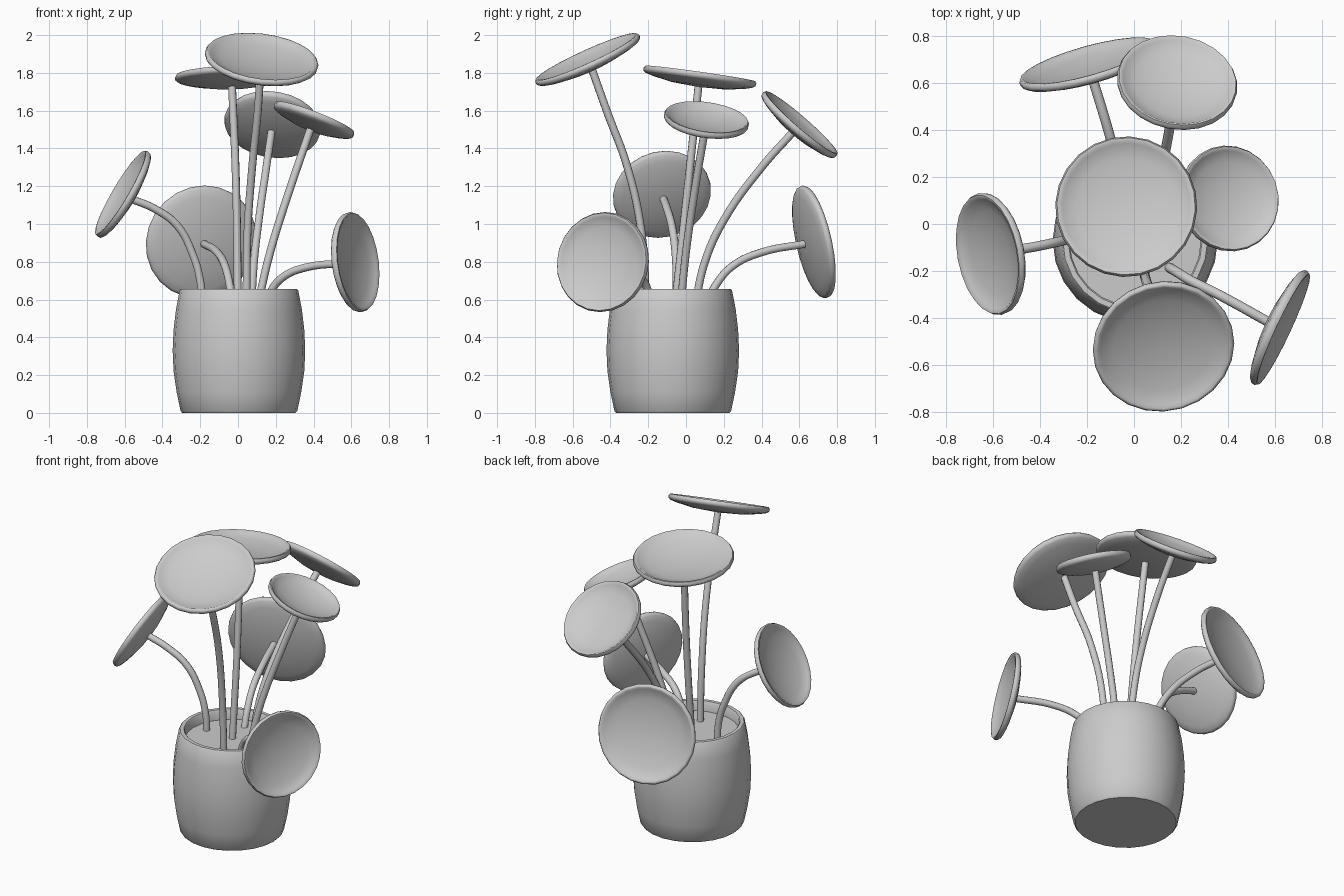
import bpy, bmesh, math
from mathutils import Vector

cube = bpy.data.objects.get("Cube")
if cube:
    bpy.data.objects.remove(cube, do_unlink=True)

grey = bpy.data.materials.new("plain_grey")
grey.use_nodes = True
colour = (0.6, 0.6, 0.6, 1)
grey.diffuse_color = colour
grey.node_tree.nodes["Principled BSDF"].inputs["Base Color"].default_value = colour


def finish(obj, angle):
    """Give an object its material and smooth shading."""
    obj.data.materials.append(grey)
    bpy.ops.object.select_all(action='DESELECT')
    obj.select_set(True)
    bpy.context.view_layer.objects.active = obj
    bpy.ops.object.shade_smooth_by_angle(angle=math.radians(angle))


def lathe(name, profile, location, sides=24, angle=40):
    """Spin a radius/height profile around the local z axis."""
    bm = bmesh.new()
    verts = [bm.verts.new((r, 0, z)) for r, z in profile]
    edges = [bm.edges.new(pair) for pair in zip(verts, verts[1:])]
    bmesh.ops.spin(bm, geom=verts + edges, cent=(0, 0, 0), axis=(0, 0, 1),
                   angle=math.tau, steps=sides, use_duplicate=False)
    bmesh.ops.remove_doubles(bm, verts=bm.verts, dist=0.0005)
    bmesh.ops.recalc_face_normals(bm, faces=bm.faces)
    mesh = bpy.data.meshes.new(name)
    bm.to_mesh(mesh)
    bm.free()
    obj = bpy.data.objects.new(name, mesh)
    bpy.context.collection.objects.link(obj)
    obj.location = location
    finish(obj, angle)
    return obj


def leaf(name, centre, normal, r):
    """Shallow round dish with a rolled rim, facing along normal."""
    profile = [(0, -.055), (.5 * r, -.047), (.82 * r, -.03), (.95 * r, -.019),
               (.99 * r, -.01), (r, .004), (.975 * r, .017), (.94 * r, .017),
               (.9 * r, .007), (.7 * r, -.012), (.4 * r, -.028), (0, -.036)]
    obj = lathe(name, profile, centre, angle=60)
    obj.rotation_mode = 'QUATERNION'
    obj.rotation_quaternion = Vector(normal).to_track_quat('Z', 'Y')


def stem(name, points):
    """Round tube along a smooth path."""
    curve = bpy.data.curves.new(name, 'CURVE')
    curve.dimensions = '3D'
    curve.bevel_depth = 0.021
    curve.bevel_resolution = 3
    curve.resolution_u = 6
    curve.use_fill_caps = True
    spline = curve.splines.new('BEZIER')
    spline.bezier_points.add(len(points) - 1)
    for knot, p in zip(spline.bezier_points, points):
        knot.co = p
        knot.handle_left_type = knot.handle_right_type = 'AUTO'
    obj = bpy.data.objects.new(name, curve)
    bpy.context.collection.objects.link(obj)
    bpy.ops.object.select_all(action='DESELECT')
    obj.select_set(True)
    bpy.context.view_layer.objects.active = obj
    bpy.ops.object.convert(target='MESH')
    finish(bpy.context.view_layer.objects.active, 50)


# Barrel-shaped pot, open at the top, and the soil inside it
pot_centre = (.005, -.07, 0)
lathe("pot", [(0, 0), (.3, 0), (.309, .01), (.33, .11), (.346, .22), (.351, .33),
              (.346, .44), (.333, .55), (.314, .648), (.308, .655), (.285, .655),
              (.279, .648), (.279, .57)], pot_centre, angle=45)
lathe("soil", [(0, .59), (.285, .59)], pot_centre)

# Plant: name, leaf centre, facing direction, leaf radius, stem path below the leaf
plants = [
    ("front", (.125, -.52, 1.87), (.12, -.41, .9), .303,
     [(.045, -.21, .55), (.05, -.235, .95), (.075, -.31, 1.3), (.105, -.42, 1.6)]),
    ("top", (-.033, .073, 1.78), (-.03, .14, .99), .302,
     [(0, -.06, .55), (-.01, .01, 1.2)]),
    ("back_left", (.183, .6, 1.525), (.12, .65, .75), .258,
     [(.07, .045, .55), (.085, .1, .8), (.11, .2, 1.02), (.15, .4, 1.3)]),
    ("left", (.402, .108, 1.55), (.36, .13, .93), .227,
     [(.1, -.03, .55), (.17, 0, .85), (.28, .05, 1.2)]),
    ("back", (-.193, .677, .905), (-.26, .93, .21), .305,
     [(-.03, .1, .55), (-.045, .16, .68), (-.07, .25, .78), (-.11, .4, .85)]),
    ("right", (-.608, -.127, 1.157), (-.85, -.16, .5), .263,
     [(-.19, -.05, .55), (-.2, -.05, .7), (-.24, -.055, .84),
      (-.32, -.075, .99), (-.44, -.1, 1.08)]),
    ("front_left", (.62, -.44, .798), (.9, -.42, .12), .267,
     [(.14, -.18, .55), (.175, -.2, .645), (.24, -.24, .72), (.36, -.3, .77)]),
]
for name, centre, normal, radius, path in plants:
    leaf(name + "_leaf", centre, normal, radius)
    tip = Vector(centre) - Vector(normal).normalized() * .045
    stem(name + "_stem", path + [tip])
